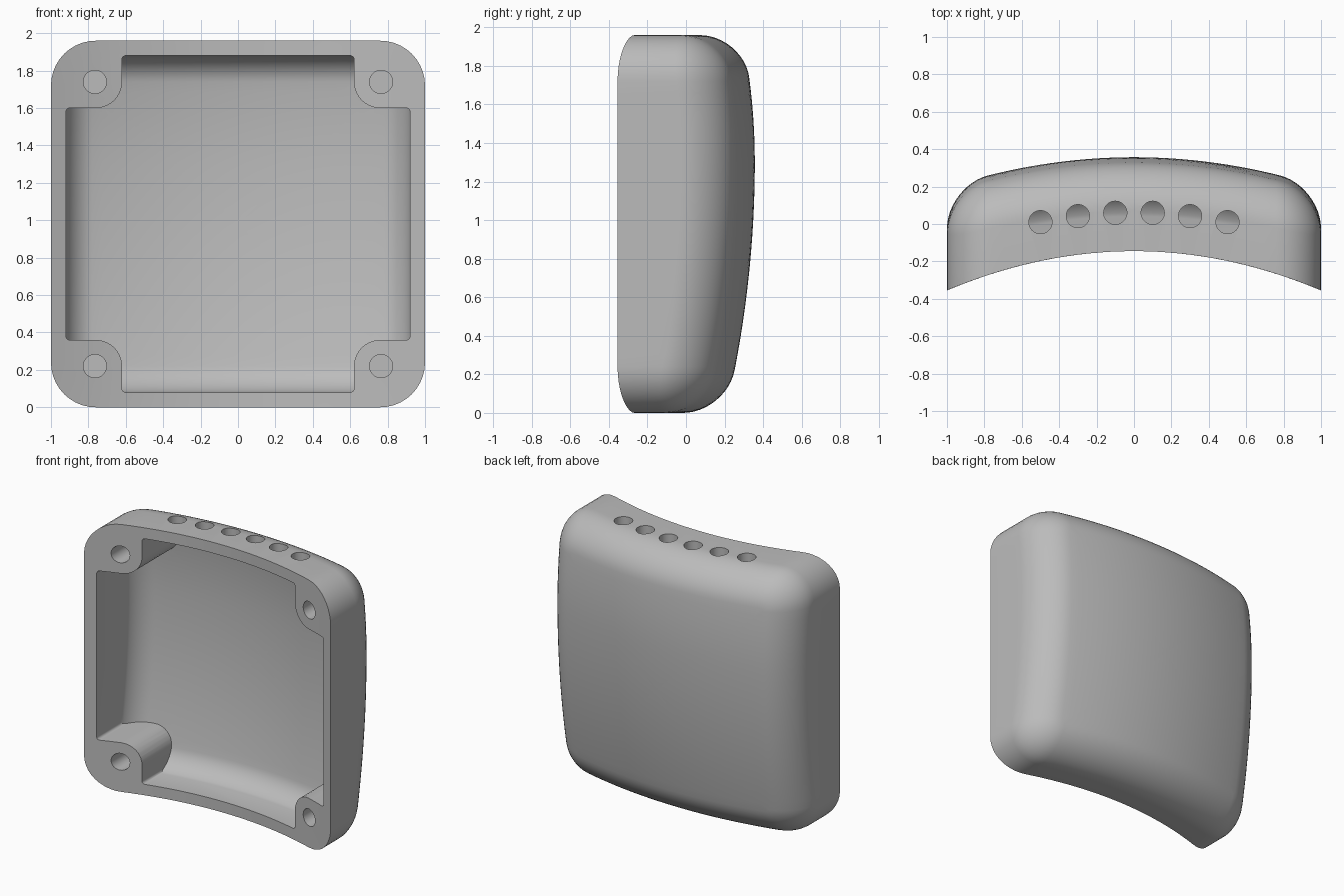
import bpy, bmesh
from math import sin, cos, pi

cube = bpy.data.objects.get("Cube")
if cube:
    bpy.data.objects.remove(cube, do_unlink=True)

HALF_W, HALF_H, CORNER = 1.0, 0.98, 0.24
MID_Z = HALF_H

grey = bpy.data.materials.new("plain grey")
grey.use_nodes = True
colour = (0.5, 0.5, 0.5, 1)
grey.diffuse_color = colour
grey.node_tree.nodes["Principled BSDF"].inputs["Base Color"].default_value = colour


def finish(bm, name):
    bmesh.ops.recalc_face_normals(bm, faces=bm.faces)
    mesh = bpy.data.meshes.new(name)
    bm.to_mesh(mesh)
    bm.free()
    mesh.materials.append(grey)
    ob = bpy.data.objects.new(name, mesh)
    bpy.context.collection.objects.link(ob)
    return ob


def back_y(x, z):
    """Doubly curved back, fullest above the middle."""
    dz = z - 1.3
    return 0.357 - 0.16 * x * x - (0.15 if dz > 0 else 0.09) * dz * dz


def rim_y(x, z):
    """Front rim curved about the vertical axis."""
    return -0.145 - 0.21 * x * x


def outline(inset, corner_steps=10, side_steps=24):
    """Rounded rectangle about the origin, inset from the outer footprint."""
    r = CORNER - inset
    cx, cz = HALF_W - CORNER, HALF_H - CORNER
    arcs = []
    for k, (sx, sz) in enumerate([(1, 1), (-1, 1), (-1, -1), (1, -1)]):
        angles = [(k + i / corner_steps) * pi / 2 for i in range(corner_steps + 1)]
        arcs.append([(sx * cx + r * cos(a), sz * cz + r * sin(a)) for a in angles])
    points = []
    for k, arc in enumerate(arcs):
        points += arc
        (ax, az), (bx, bz) = arc[-1], arcs[(k + 1) % 4][0]
        for i in range(1, side_steps):
            t = i / side_steps
            points.append((ax + (bx - ax) * t, az + (bz - az) * t))
    return points


def pillow(name, inset, fillet, front):
    """Solid with a curved, filleted back and the given front surface."""
    bm = bmesh.new()
    rings = []

    def add(points, depth):
        rings.append([bm.verts.new((x, depth(x, z + MID_Z), z + MID_Z)) for x, z in points])

    def scaled(points, s):
        return [(x * s, z * s) for x, z in points]

    steps = 14
    edge = outline(inset)
    for i in range(1, steps + 1):
        add(scaled(edge, i / steps), front)
    for i in range(13):
        t = i / 12 * pi / 2
        ring = outline(inset + fillet * (1 - cos(t)))
        drop = inset + fillet * (1 - sin(t))
        add(ring, lambda x, z: back_y(x, z) - drop)
    for i in range(steps - 1, 0, -1):
        add(scaled(ring, i / steps), lambda x, z: back_y(x, z) - inset)
    n = len(edge)
    for a, b in zip(rings, rings[1:]):
        for i in range(n):
            j = (i + 1) % n
            bm.faces.new((a[i], a[j], b[j], b[i]))
    for ring, y in ((rings[0], front(0, MID_Z)), (rings[-1], back_y(0, MID_Z) - inset)):
        tip = bm.verts.new((0, y, MID_Z))
        for i in range(n):
            bm.faces.new((tip, ring[i], ring[(i + 1) % n]))
    return finish(bm, name)


def opening_prism():
    """Cross-shaped prism that leaves a rounded post in each corner."""
    corners = []
    for k, (sx, sz) in enumerate([(1, 1), (-1, 1), (-1, -1), (1, -1)]):
        part = [(0.92, 0.62, 0.02), (0.62, 0.62, 0.14), (0.62, 0.9, 0.02)]
        corners += [(sx * x, sz * z, r) for x, z, r in (part[::-1] if k % 2 else part)]
    points = []
    for i, (x, z, r) in enumerate(corners):
        ends = []
        for nx, nz, _ in (corners[i - 1], corners[(i + 1) % len(corners)]):
            length = abs(nx - x) + abs(nz - z)
            ends.append((x + (nx - x) / length * r, z + (nz - z) / length * r))
        (ax, az), (bx, bz) = ends
        for s in range(9):
            u, v = 1 - cos(s / 8 * pi / 2), 1 - sin(s / 8 * pi / 2)
            points.append((x + (ax - x) * v + (bx - x) * u, z + (az - z) * v + (bz - z) * u))
    bm = bmesh.new()
    face = bm.faces.new([bm.verts.new((x, -0.5, z + MID_Z)) for x, z in points])
    moved = bmesh.ops.extrude_face_region(bm, geom=[face])["geom"]
    bmesh.ops.translate(bm, vec=(0, 1, 0),
                        verts=[v for v in moved if isinstance(v, bmesh.types.BMVert)])
    return finish(bm, "opening_cutter")


def drill(location, depth, rotation=(0, 0, 0)):
    bpy.ops.mesh.primitive_cylinder_add(vertices=40, radius=0.062, depth=depth,
                                        location=location, rotation=rotation)
    ob = bpy.context.object
    ob.name = "hole_cutter"
    ob.data.materials.append(grey)
    return ob


def carve(target, tool, operation="DIFFERENCE"):
    """Apply a boolean and discard the tool."""
    tool.hide_render = True
    mod = target.modifiers.new("carve", "BOOLEAN")
    mod.operation, mod.object, mod.solver = operation, tool, "EXACT"
    bpy.context.view_layer.objects.active = target
    bpy.ops.object.modifier_apply(modifier=mod.name)
    bpy.data.objects.remove(tool, do_unlink=True)


# Curved cover, hollowed from the front
cover = pillow("cover_shell", 0, 0.22, rim_y)
cavity = pillow("cavity_cutter", 0.075, 0.145, lambda x, z: -0.6)
carve(cavity, opening_prism(), "INTERSECT")
carve(cover, cavity)

# Blind screw holes in the corner posts
for x in (-0.765, 0.765):
    for z in (0.22, 1.74):
        carve(cover, drill((x, -0.25, z), 0.5, (pi / 2, 0, 0)))

# Row of openings through the top wall
for x, y in ((0.1, 0.06), (0.3, 0.042), (0.5, 0.01)):
    for side in (-1, 1):
        carve(cover, drill((side * x, y, 1.9), 0.36))

bpy.ops.object.select_all(action="DESELECT")
cover.select_set(True)
bpy.context.view_layer.objects.active = cover
bpy.ops.object.shade_smooth_by_angle(angle=pi / 6)
